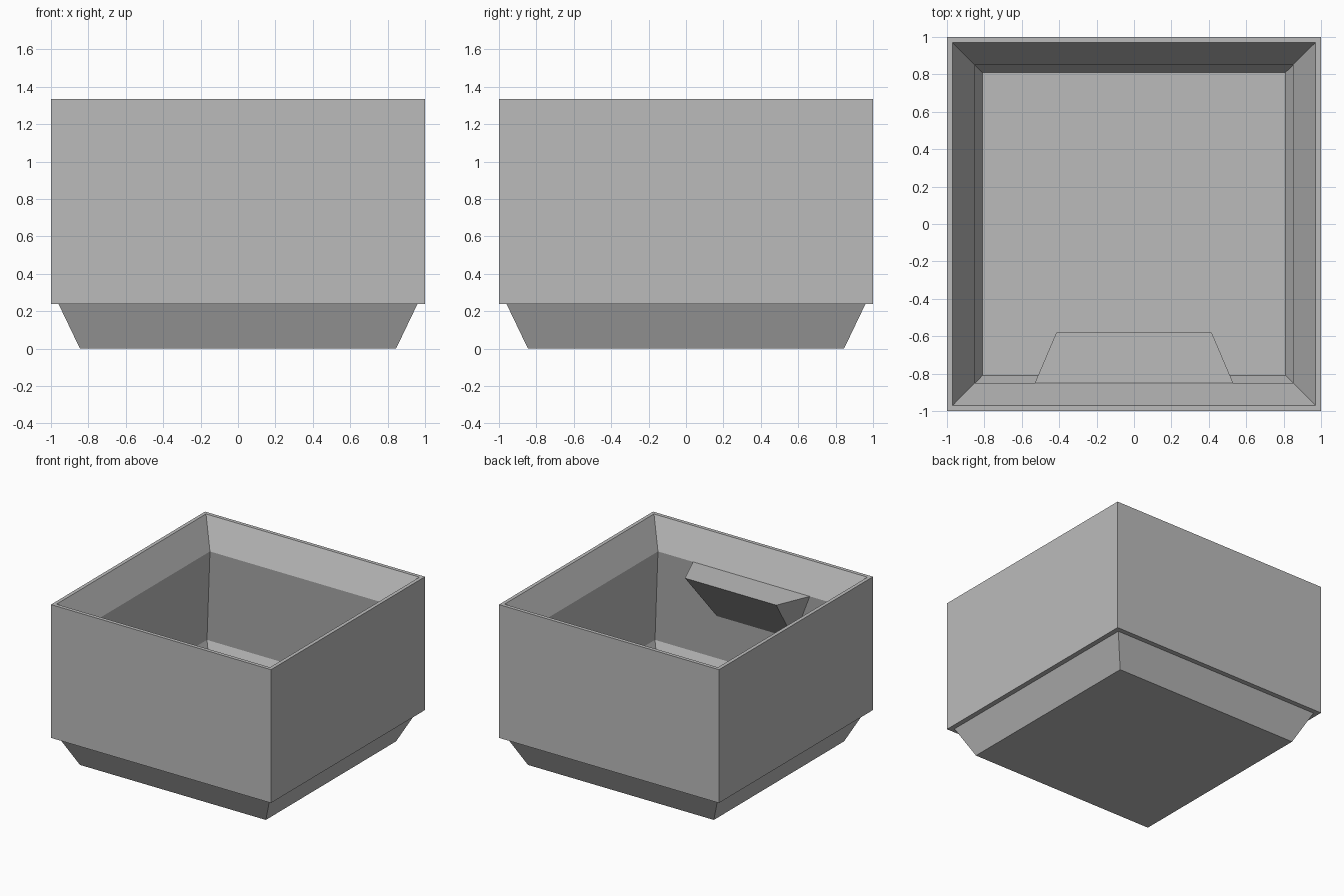
import bpy
import bmesh

cube = bpy.data.objects.get("Cube")
if cube:
    bpy.data.objects.remove(cube, do_unlink=True)

grey = bpy.data.materials.new("plain grey")
grey.use_nodes = True
grey.diffuse_color = (0.5, 0.5, 0.5, 1)
bsdf = next(n for n in grey.node_tree.nodes if n.type == 'BSDF_PRINCIPLED')
bsdf.inputs["Base Color"].default_value = (0.5, 0.5, 0.5, 1)


def finish(bm, name):
    bmesh.ops.recalc_face_normals(bm, faces=bm.faces)
    mesh = bpy.data.meshes.new(name)
    bm.to_mesh(mesh)
    bm.free()
    mesh.materials.append(grey)
    obj = bpy.data.objects.new(name, mesh)
    bpy.context.collection.objects.link(obj)
    return obj


# Square box: (half width, height) profile from underside, over the rim, to the floor
profile = [(0.845, 0), (0.96, 0.24), (1, 0.24), (1, 1.335), (0.97, 1.335),
           (0.85, 1.105), (0.94, 0.32), (0.81, 0.05)]
corners = [(-1, -1), (1, -1), (1, 1), (-1, 1)]
bm = bmesh.new()
rings = [[bm.verts.new((sx * w, sy * w, z)) for sx, sy in corners] for w, z in profile]
for low, high in zip(rings, rings[1:]):
    for i in range(4):
        j = (i + 1) % 4
        bm.faces.new((low[i], low[j], high[j], high[i]))
bm.faces.new(rings[0])
bm.faces.new(rings[-1])
finish(bm, "open_box")

# Tapered shelf on the inside of the front wall: flat top, sloping underside
bm = bmesh.new()
section = [(0.53, -0.85, 1.105), (0.415, -0.58, 1.105), (0.348, -0.898, 0.69)]
left, right = [[bm.verts.new((s * x, y, z)) for x, y, z in section] for s in (1, -1)]
bm.faces.new(left)
bm.faces.new(right)
for i in range(3):
    j = (i + 1) % 3
    bm.faces.new((left[i], left[j], right[j], right[i]))
finish(bm, "inner_shelf")
